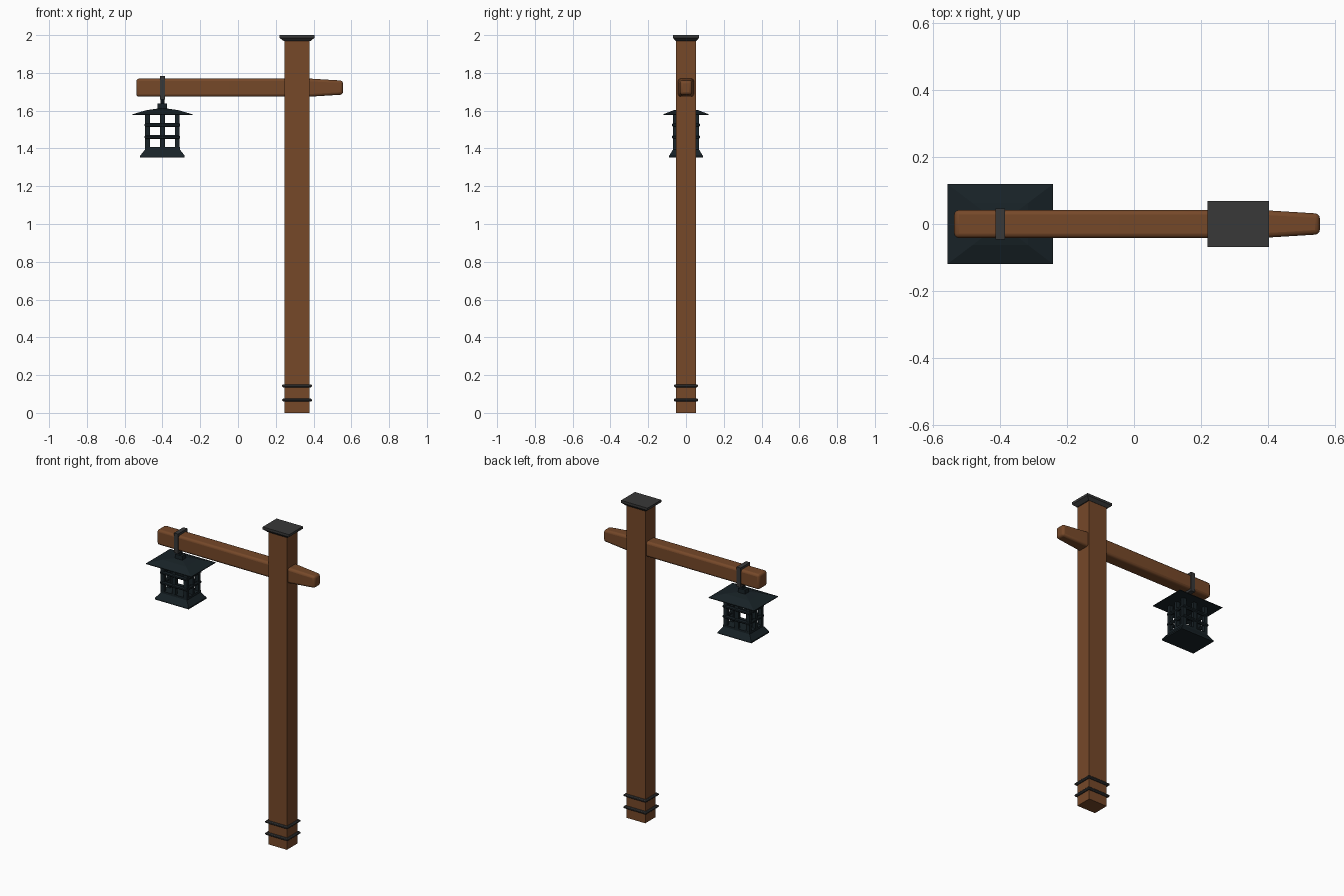
import bpy, math

if "Cube" in bpy.data.objects:
    bpy.data.objects.remove(bpy.data.objects["Cube"])


def material(name, rgb):
    m = bpy.data.materials.new(name)
    m.diffuse_color = (*rgb, 1)
    m.use_nodes = True
    m.node_tree.nodes["Principled BSDF"].inputs["Base Color"].default_value = m.diffuse_color
    return m


WOOD = material("wood", (0.18, 0.065, 0.022))
IRON = material("dark_iron", (0.04, 0.04, 0.04))
BLACK = material("blackened_metal", (0.009, 0.016, 0.020))


def make(name, verts, faces, mat, bevel=0, segments=2):
    me = bpy.data.meshes.new(name)
    me.from_pydata(verts, [], faces)
    ob = bpy.data.objects.new(name, me)
    bpy.context.collection.objects.link(ob)
    me.materials.append(mat)
    if bevel:
        mod = ob.modifiers.new("bevel", "BEVEL")
        mod.width, mod.segments = bevel, segments
    return ob


def loft(name, sections, mat, centre=(0, 0), along_x=False, bevel=0, segments=2):
    """Stack of rectangles (position, half_a, half_b) along z, or along x."""
    verts, faces = [], []
    a0, b0 = centre
    for p, a, b in sections:
        for s, t in ((-1, -1), (1, -1), (1, 1), (-1, 1)):
            u, v = a0 + s * a, b0 + t * b
            verts.append((p, u, v) if along_x else (u, v, p))
    n = len(sections)
    for i in range(n - 1):
        for k in range(4):
            j = (k + 1) % 4
            faces.append((4 * i + k, 4 * i + j, 4 * i + 4 + j, 4 * i + 4 + k))
    faces += [(3, 2, 1, 0), tuple(range(4 * n - 4, 4 * n))]
    return make(name, verts, faces, mat, bevel, segments)


def frame(name, centre, half_a, half_b, profile, mat, upright=False):
    """Mitred rectangular hoop: lying flat, or upright across the beam."""
    verts, faces, n = [], [], len(profile)
    cx, cy, cz = centre
    for s, t in ((-1, -1), (1, -1), (1, 1), (-1, 1)):
        for out, side in profile:
            a, b = s * (half_a + out), t * (half_b + out)
            verts.append((cx + side, cy + a, cz + b) if upright
                         else (cx + a, cy + b, cz + side))
    for c in range(4):
        d = (c + 1) % 4
        for k in range(n):
            j = (k + 1) % n
            faces.append((c * n + k, d * n + k, d * n + j, c * n + j))
    return make(name, verts, faces, mat)


def octagon(r):
    return [(r * math.cos(math.radians(22.5 + 45 * k)),
             r * math.sin(math.radians(22.5 + 45 * k))) for k in range(8)]


PX, LX = 0.3125, -0.40   # post and lantern centres

# Post with flared cap and two iron bands
loft("post", [(0, 0.065, 0.052), (1.975, 0.065, 0.052)], WOOD, (PX, 0))
loft("post_cap", [(1.968, 0.070, 0.053), (1.985, 0.092, 0.069), (2.0, 0.092, 0.069)],
     IRON, (PX, 0))
for i, z in enumerate((0.068, 0.143)):
    frame(f"post_band_{i + 1}", (PX, 0, z), 0.070, 0.055, octagon(0.009), IRON)

# Cross beam, tapering beyond the post
beam = loft("cross_beam", [(-0.538, 0.042, 0.048), (PX + 0.065, 0.042, 0.048),
                           (0.556, 0.031, 0.037)],
            WOOD, (0, 1.722), True, 0.014, 3)

# Strap around the beam and hanger down to the lantern
frame("beam_strap", (LX, 0, 1.722), 0.040, 0.055,
      [(-0.007, -0.014), (0.007, -0.014), (0.007, 0.014), (-0.007, 0.014)], IRON, True)
bpy.ops.mesh.primitive_cylinder_add(vertices=8, radius=0.011, depth=0.05,
                                    location=(LX, 0, 1.648))
hanger = bpy.context.object
hanger.name = "lantern_hanger"
hanger.data.materials.append(BLACK)
loft("lantern_finial", [(1.60, 0.025, 0.019), (1.637, 0.025, 0.019)], BLACK, (LX, 0))

# Lantern roof and flared base
loft("lantern_roof", [(1.577, 0.158, 0.12), (1.581, 0.158, 0.12), (1.603, 0.083, 0.063),
                      (1.611, 0.025, 0.019)], BLACK, (LX, 0))
loft("lantern_base", [(1.353, 0.118, 0.089), (1.361, 0.118, 0.089), (1.395, 0.092, 0.069),
                      (1.408, 0.092, 0.069)], BLACK, (LX, 0))

# Cage: corner posts, mid bars on all four sides, two rails
for i, s in enumerate((-1, 0, 1)):
    for j, t in enumerate((-1, 0, 1)):
        if s or t:
            loft(f"lantern_bar_{i}{j}", [(1.40, 0.0125, 0.0095), (1.585, 0.0125, 0.0095)],
                 BLACK, (LX + s * 0.079, t * 0.059))
for i, z in enumerate((1.46, 1.524)):
    frame(f"lantern_rail_{i + 1}", (LX, 0, z), 0.084, 0.063, octagon(0.011), BLACK)

# Soft beam edges
bpy.ops.object.select_all(action='DESELECT')
beam.select_set(True)
bpy.context.view_layer.objects.active = beam
bpy.ops.object.shade_smooth_by_angle(angle=math.radians(35))
